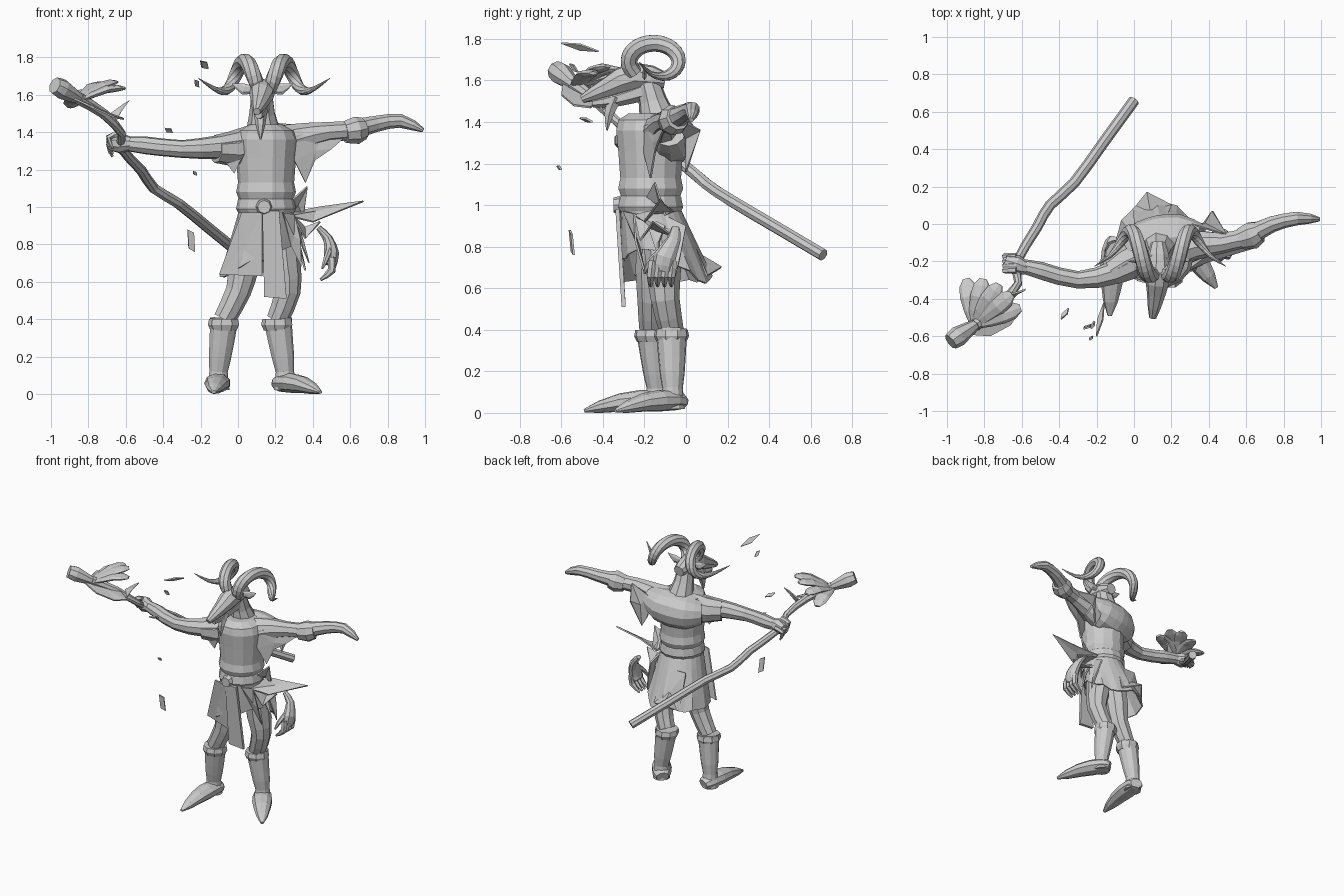
import bpy, bmesh, math, random
from mathutils import Vector

random.seed(4)
cube = bpy.data.objects.get("Cube")
if cube:
    bpy.data.objects.remove(cube, do_unlink=True)

stone = bpy.data.materials.new("stone_grey")
stone.use_nodes = True
grey = (.6, .6, .6, 1)
stone.diffuse_color = grey
stone.node_tree.nodes["Principled BSDF"].inputs["Base Color"].default_value = grey

X, Y, Z = Vector((1, 0, 0)), Vector((0, 1, 0)), Vector((0, 0, 1))
body = Vector((.15, -.17, 0))   # vertical axis of the torso


def finish(bm, name, thickness=0):
    """Turn a bmesh into a named object, optionally as thin cloth."""
    bmesh.ops.recalc_face_normals(bm, faces=bm.faces)
    mesh = bpy.data.meshes.new(name)
    bm.to_mesh(mesh)
    bm.free()
    mesh.materials.append(stone)
    obj = bpy.data.objects.new(name, mesh)
    bpy.context.collection.objects.link(obj)
    if thickness:
        solid = obj.modifiers.new("thickness", 'SOLIDIFY')
        solid.thickness = thickness
        solid.offset = 0


def skin(name, rings, capped=True, thickness=0):
    """Join rings of points into a surface."""
    bm = bmesh.new()
    loops = [[bm.verts.new(point) for point in ring] for ring in rings]
    count = len(loops[0])
    for low, high in zip(loops, loops[1:]):
        for i in range(count):
            j = (i + 1) % count
            bm.faces.new((low[i], low[j], high[j], high[i]))
    if capped:
        bm.faces.new(loops[0])
        bm.faces.new(loops[-1])
    finish(bm, name, thickness)


def angles(sides):
    return [math.tau * k / sides for k in range(sides)]


def smooth_path(points, steps):
    """Catmull-Rom interpolation through the points."""
    pts = [Vector(p) for p in points]
    ends = [pts[0]] + pts + [pts[-1]]
    path = []
    for a, b, c, d in zip(ends, ends[1:], ends[2:], ends[3:]):
        for k in range(steps):
            t = k / steps
            path.append(b + (c - a) * (t / 2)
                        + (a * 2 - b * 5 + c * 4 - d) * (t * t / 2)
                        + (b * 3 - a - c * 3 + d) * (t ** 3 / 2))
    return path + [pts[-1]]


def tube(name, points, radii, ref=Z, sides=9, steps=2, squash=1):
    """Sweep an ellipse along a path; radii are spread evenly over it."""
    path = smooth_path(points, steps)
    last = len(path) - 1
    rings = []
    for i, centre in enumerate(path):
        along = (path[min(i + 1, last)] - path[max(i - 1, 0)]).normalized()
        side = along.cross(ref).normalized()
        up = side.cross(along) * squash
        spot = i / last * (len(radii) - 1)
        k = min(int(spot), len(radii) - 2)
        r = radii[k] + (radii[k + 1] - radii[k]) * (spot - k)
        rings.append([centre + (side * math.cos(a) + up * math.sin(a)) * r for a in angles(sides)])
    skin(name, rings)


def stack(name, levels, sides=14):
    """Stack ellipses of (height, half width, half depth) on the torso axis."""
    skin(name, [[body + Vector((w * math.cos(a), d * math.sin(a), z)) for a in angles(sides)]
                for z, w, d in levels])


def cloth(name, *outline, thickness=.01):
    """A thin flap, fanned from its centre so it may fold."""
    bm = bmesh.new()
    verts = [bm.verts.new(p) for p in outline]
    centre = bm.verts.new(sum((Vector(p) for p in outline), Vector()) / len(outline))
    for a, b in zip(verts, verts[1:] + verts[:1]):
        bm.faces.new((a, b, centre))
    finish(bm, name, thickness)


def rag(name, start, end, tip):
    """A torn flap hanging from an edge and narrowing to a ragged tip."""
    start, end, tip = Vector(start), Vector(end), Vector(tip)
    ruffle = Vector([random.uniform(-.02, .02) for axis in range(3)])
    cloth(name, start, end, end.lerp(tip, .5) + ruffle, tip, start.lerp(tip, .6) - ruffle)


def fingers(name, knuckle, spread, reach, curl, radius, count=4):
    """A row of fingers, each bending from reach towards curl."""
    for i in range(count):
        base = Vector(knuckle) + Vector(spread) * (i - (count - 1) / 2)
        bend = base + Vector(reach)
        tube(f"{name}_{i}", [base, bend, bend + Vector(curl)],
             (radius, radius, radius / 3), ref=Vector(spread), sides=6)


# Torso, belt, neck and the rounded mantle over the shoulders
stack("tunic", [(1, .13, .13), (1.08, .16, .16), (1.13, .15, .15), (1.26, .16, .16),
                (1.36, .17, .17), (1.41, .15, .16), (1.44, .09, .11)])
stack("belt", [(.97, .15, .15), (.99, .16, .16), (1.04, .15, .15), (1.05, .14, .14)])
tube("belt_buckle", [(.14, -.35, 1), (.14, -.3, 1)], (.035, .05), sides=8, steps=1)
tube("neck", [(.14, -.12, 1.36), (.13, -.16, 1.5), (.13, -.2, 1.65)], (.11, .07, .05), ref=Y)
tube("mantle", [(-.03, -.15, 1.31), (.06, -.1, 1.31), (.15, -.08, 1.32), (.25, -.07, 1.33), (.36, -.08, 1.36)],
     (.08, .12, .13, .12, .08), sides=12)

# Skirt: the hem lifts at the left front and is ragged everywhere
sides = 24
hem = [.64 + .14 * max(0, math.cos(a + .7)) + random.uniform(-.02, .02) for a in angles(sides)]
skirt = []
for t in (0, .25, .5, .75, 1):
    ring = []
    for k, a in enumerate(angles(sides)):
        flare = (.14 + .07 * t) * (1 + .02 * t * (-1) ** k)
        ring.append(body + Vector((flare * math.cos(a) - .03 * t, flare * math.sin(a) + .08 * t,
                                   .98 + (hem[k] - .98) * t)))
    skirt.append(ring)
skin("skirt", skirt, capped=False, thickness=.01)
cloth("skirt_back_flap", (0, 0, .9), (.16, 0, .9), (.2, .1, .66), (.07, .17, .7), (0, .08, .64))
cloth("front_panel", (.13, -.33, .98), (.22, -.33, .98), (.26, -.3, .51), (.14, -.3, .52), thickness=.02)
cloth("right_front_panel", (.02, -.3, .97), (.13, -.33, .97), (.13, -.3, .63), (-.1, -.22, .64))
rag("left_front_strip", (.24, -.3, .97), (.3, -.25, .96), (.34, -.2, .68))
rag("left_hip_strip", (.28, -.1, .95), (.3, 0, .9), (.36, -.05, .66))
rag("left_side_strip", (.29, -.2, .95), (.32, -.1, .9), (.38, -.13, .7))

# Torn cloth blown out from the left hip
cloth("hip_spike", (.28, -.25, .95), (.4, -.2, .92), (.67, -.12, 1.03), (.45, -.1, 1), (.29, -.06, .97))
cloth("hip_fold", (.29, -.25, .96), (.36, -.22, .83), (.44, -.16, .92), (.34, -.06, .85))
cloth("hip_flap", (.27, -.2, 1.02), (.37, -.15, 1.11), (.35, -.1, .95), (.29, -.06, .97))


def leg(side, hip, thigh, cuff, ankle, heel, toe):
    """Bent leg, boot with folded cuff, and a long pointed foot."""
    hip, thigh, cuff, ankle, heel, toe = map(Vector, (hip, thigh, cuff, ankle, heel, toe))
    tube(side + "_leg", [hip, hip.lerp(thigh, .6), thigh, cuff], (.09, .085, .07, .06), ref=Y)
    tube(side + "_boot", [cuff, cuff.lerp(ankle, .5), ankle, ankle - Z * .1],
         (.078, .072, .066, .06, .05, .056, .06), ref=Y, sides=11)
    tube(side + "_boot_cuff", [cuff - Z * .06, cuff - Z * .03, cuff], (.072, .086, .08), ref=Y, steps=1)
    tube(side + "_foot", [heel, ankle - Z * .06, ankle.lerp(toe, .5) - Z * .015, toe],
         (.045, .065, .07, .055, .012), squash=.75)


leg("right", (.07, -.15, .88), (0, -.165, .55), (-.075, -.165, .4),
    (-.105, -.14, .12), (-.09, -.08, .05), (-.13, -.49, .01))
leg("left", (.23, -.12, .88), (.265, -.1, .55), (.21, -.07, .4),
    (.25, -.065, .12), (.21, -.02, .05), (.44, -.34, .01))

# Head, jaw and beard
tube("head", [(.13, -.1, 1.6), (.13, -.25, 1.62), (.12, -.37, 1.57), (.1, -.5, 1.51)],
     (.04, .07, .065, .045, .02))
tube("jaw", [(.13, -.2, 1.55), (.12, -.33, 1.51), (.11, -.45, 1.49)], (.05, .036, .02), sides=7)
tube("beard", [(.12, -.34, 1.52), (.12, -.37, 1.44), (.12, -.38, 1.36)], (.04, .026, .004), ref=Y, sides=6)

# Curled horns: a coil that drifts outwards, then flicks up at the tip
for side, sign in (("left", 1), ("right", -1)):
    coil = []
    for t in (k / 12 for k in range(13)):
        turn = 3.8 - 6 * t
        flick = t ** 9
        out = .03 + .2 * t + .12 * flick
        coil.append((.14 + sign * out, -.155 + .12 * math.cos(turn), 1.69 + .09 * math.sin(turn) + .07 * flick))
    tube(side + "_horn", coil, (.04, .043, .041, .037, .027, .002), ref=X, sides=9)
    ear = Vector((.13 + sign * .05, -.2, 1.63))
    tube(side + "_ear", [ear, ear + X * sign * .05, ear + X * sign * .11 + Z * .03],
         (.02, .03, .003), ref=Y, sides=6, squash=.4)

# Left arm stretched out, with cuff, hand and torn sleeve
tube("left_arm", [(.22, -.14, 1.34), (.34, -.11, 1.37), (.48, -.1, 1.4), (.64, -.06, 1.41)],
     (.1, .08, .055, .05))
tube("left_cuff", [(.57, -.08, 1.4), (.63, -.06, 1.41), (.67, -.04, 1.42)], (.06, .075, .06), steps=1)
tube("left_hand", [(.64, -.05, 1.42), (.74, 0, 1.445), (.87, .03, 1.46), (.99, .025, 1.41)],
     (.055, .046, .04, .036, .012))
cloth("left_sleeve_front", (.3, -.2, 1.38), (.3, -.2, 1.25), (.36, -.17, 1.13), (.41, -.15, 1.25),
      (.5, -.13, 1.31), (.58, -.1, 1.38), (.45, -.13, 1.41))
cloth("left_sleeve_back", (.3, 0, 1.4), (.32, 0, 1.25), (.37, 0, 1.16), (.42, .07, 1.36), (.5, -.06, 1.43))

# Right arm reaching forward to the staff
tube("right_arm", [(.06, -.17, 1.34), (-.1, -.26, 1.32), (-.3, -.3, 1.31), (-.5, -.25, 1.33), (-.62, -.22, 1.34)],
     (.09, .065, .048, .048, .035))
tube("right_sleeve", [(.08, -.16, 1.34), (-.03, -.21, 1.31), (-.12, -.26, 1.31)], (.1, .095, .075), steps=1)
rag("right_sleeve_rag", (-.11, -.28, 1.32), (.03, -.28, 1.36), (-.02, -.25, 1.18))
tube("right_hand", [(-.57, -.24, 1.34), (-.63, -.22, 1.34), (-.69, -.2, 1.34)], (.035, .055, .035))
fingers("right_finger", (-.63, -.21, 1.37), (0, .025, -.015), (-.06, 0, -.02), (.02, 0, -.06), .018)

# Staff with gnarled head
tube("staff", [(0, .66, .76), (-.16, .44, .89), (-.32, .22, 1.02), (-.45, .1, 1.1), (-.52, -.02, 1.2),
               (-.63, -.21, 1.32), (-.62, -.32, 1.39), (-.72, -.43, 1.5), (-.85, -.54, 1.58)],
     (.03, .03, .028, .022, .035), sides=8)
tube("staff_knob", [(-.85, -.54, 1.58), (-.94, -.6, 1.63), (-.98, -.63, 1.65)], (.03, .055, .045), sides=8)
root = Vector((-.85, -.53, 1.57))
for i in range(5):
    swing = .35 + .35 * i
    tip = root + Vector((.26 * math.cos(swing), .24 * math.sin(swing), .1 * math.sin(swing * 2)))
    tube(f"staff_claw_{i}", [root, root.lerp(tip, .6) + Z * .02, tip],
         (.03, .05, .055, .02), sides=8, squash=.4)
cloth("staff_leaf", (-.92, -.59, 1.6), (-.77, -.6, 1.53), (-.66, -.54, 1.48), (-.61, -.46, 1.47),
      (-.7, -.42, 1.5), (-.83, -.44, 1.56))
rag("staff_splinter", (-.65, -.4, 1.46), (-.68, -.38, 1.5), (-.58, -.35, 1.57))

# Loose hand hanging beside the left hip
tube("hanging_palm", [(.43, -.05, .89), (.48, -.06, .83), (.5, -.1, .75), (.49, -.11, .69)],
     (.02, .035, .055, .05), ref=X, squash=.75)
fingers("hanging_finger", (.5, -.11, .73), (0, -.033, 0), (0, -.01, -.07), (-.06, 0, -.05), .022)
tube("hanging_thumb", [(.49, -.13, .77), (.47, -.18, .72), (.45, -.2, .67)], (.018, .015, .006), ref=X, sides=6)

# Floating shards: centre and half extent
shards = {"long": ((-.18, -.51, 1.76), (.02, .09, .02)), "upper": ((-.22, -.54, 1.66), (.01, .02, .02)),
          "middle": ((-.37, -.48, 1.41), (.02, .03, .01)), "tiny": ((-.23, -.61, 1.18), (.01, .01, .01)),
          "lower": ((-.25, -.55, .82), (.02, .01, .06))}
for name, (centre, (dx, dy, dz)) in shards.items():
    centre, half = Vector(centre), Vector((dx, dy, -dz))
    bow = Vector((dx, 0, dz)) * .7
    cloth(name + "_shard", centre - half, centre + bow, centre + half, centre - bow)
